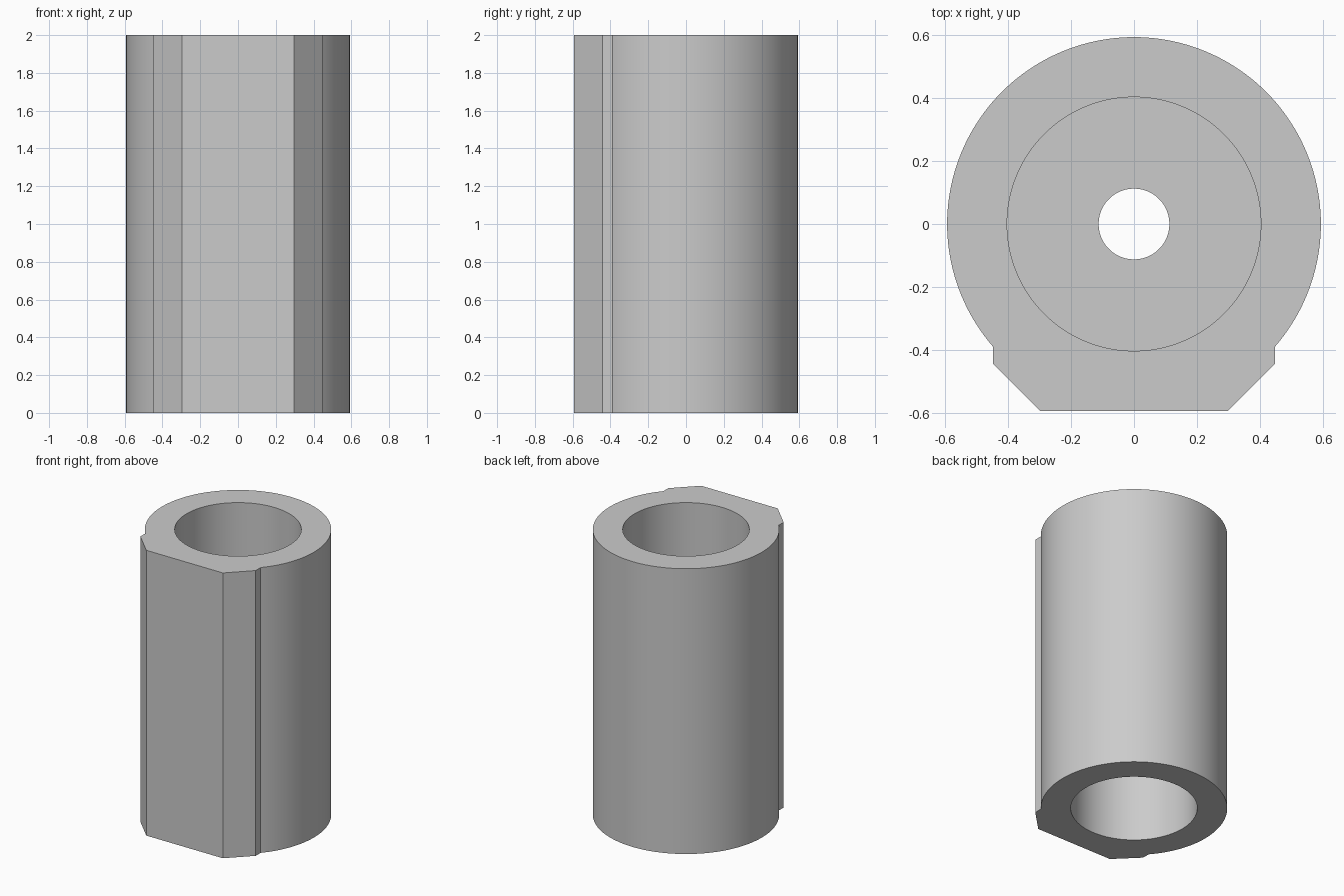
import bpy, bmesh
from math import cos, sin, asin, pi

cube = bpy.data.objects.get("Cube")
if cube:
    bpy.data.objects.remove(cube, do_unlink=True)

HEIGHT, RADIUS, BORE, HOLE = 2.0, 0.592, 0.402, 0.112
KEY_HALF, FLAT_HALF, KEY_Y = 0.447, 0.297, -0.443
WEB_LOW, WEB_HIGH = 0.85, 1.15
SEGMENTS = 128

grey = bpy.data.materials.new("light grey")
grey.use_nodes = True
grey.diffuse_color = (0.6, 0.6, 0.6, 1)
grey.node_tree.nodes["Principled BSDF"].inputs["Base Color"].default_value = (0.6, 0.6, 0.6, 1)


def prism(name, outline, low, high):
    """Extrude a counter-clockwise outline from low to high."""
    bm = bmesh.new()
    face = bm.faces.new([bm.verts.new((x, y, low)) for x, y in outline])
    top = bmesh.ops.extrude_face_region(bm, geom=[face])["geom"]
    bmesh.ops.translate(bm, vec=(0, 0, high - low),
                        verts=[v for v in top if isinstance(v, bmesh.types.BMVert)])
    bmesh.ops.recalc_face_normals(bm, faces=bm.faces)
    mesh = bpy.data.meshes.new(name)
    bm.to_mesh(mesh)
    bm.free()
    mesh.materials.append(grey)
    obj = bpy.data.objects.new(name, mesh)
    bpy.context.collection.objects.link(obj)
    return obj


def arc(radius, start, end, count):
    return [(radius * cos(start + (end - start) * i / count),
             radius * sin(start + (end - start) * i / count)) for i in range(count + 1)]


# Round sleeve outline joined to the chamfered mounting key at the front
meet = -pi / 2 + asin(KEY_HALF / RADIUS)
outline = arc(RADIUS, meet, pi - meet, SEGMENTS)
outline += [(-KEY_HALF, KEY_Y), (-FLAT_HALF, -RADIUS), (FLAT_HALF, -RADIUS), (KEY_HALF, KEY_Y)]
sleeve = prism("sleeve_body", outline, 0, HEIGHT)

# Bores from both ends, leaving a web with a through hole
cuts = [("lower_bore", BORE, -0.1, WEB_LOW),
        ("upper_bore", BORE, WEB_HIGH, HEIGHT + 0.1),
        ("through_hole", HOLE, WEB_LOW - 0.1, WEB_HIGH + 0.1)]
bpy.ops.object.select_all(action="DESELECT")
sleeve.select_set(True)
bpy.context.view_layer.objects.active = sleeve
for name, radius, low, high in cuts:
    cutter = prism(name, arc(radius, 0, 2 * pi, SEGMENTS)[:-1], low, high)
    cutter.hide_render = True
    mod = sleeve.modifiers.new(name, "BOOLEAN")
    mod.operation, mod.solver, mod.object = "DIFFERENCE", "EXACT", cutter
    bpy.ops.object.modifier_apply(modifier=mod.name)
    bpy.data.objects.remove(cutter, do_unlink=True)

bpy.ops.object.shade_smooth_by_angle(angle=pi / 6)
